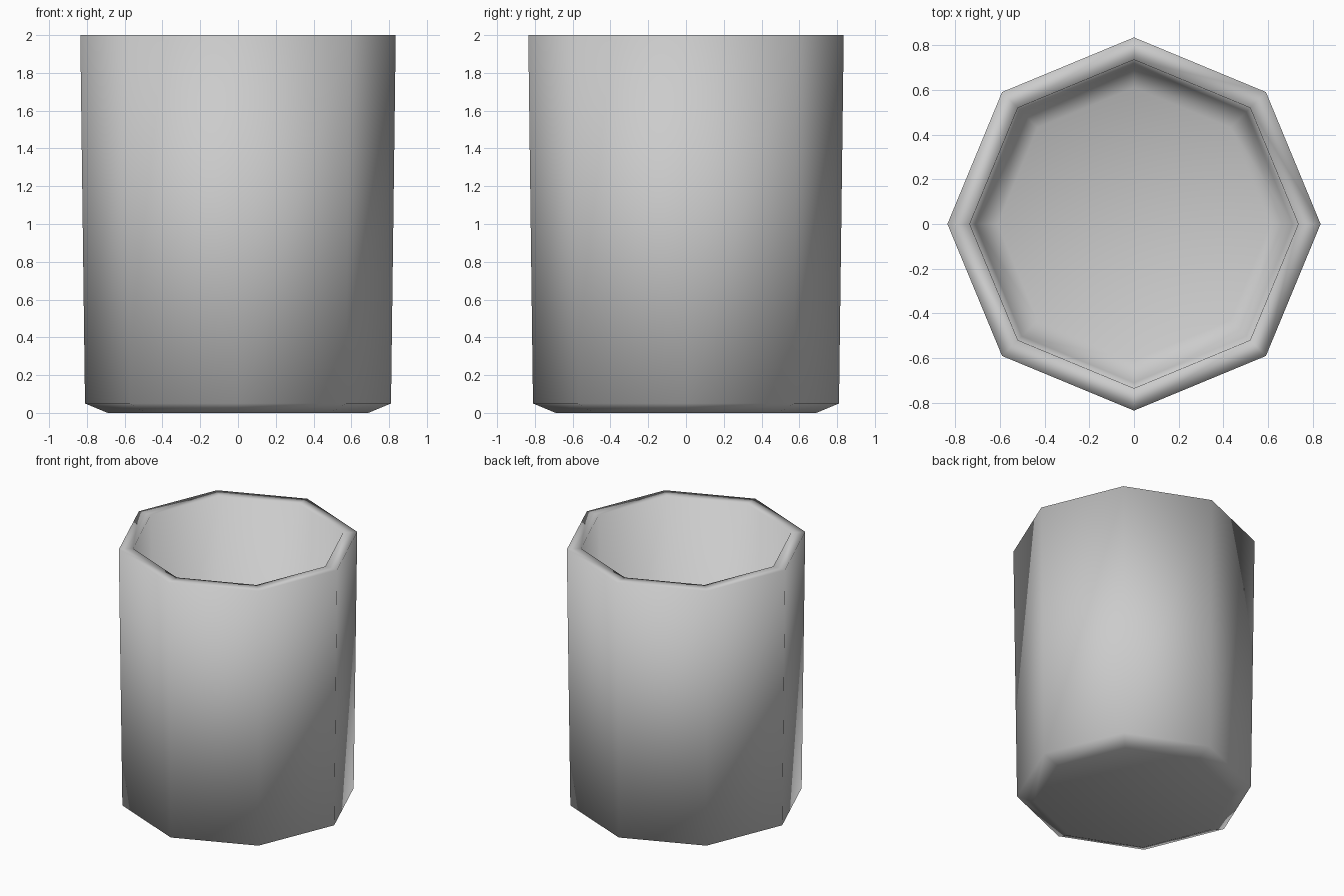
import bpy, bmesh, math

if "Cube" in bpy.data.objects:
    bpy.data.objects.remove(bpy.data.objects["Cube"])

SIDES = 8

# Cup profile (radius, height): outer base, chamfer, wall, rim, inner wall, floor
profile = [(0.69, 0.0), (0.81, 0.05), (0.835, 2.0),
           (0.735, 2.0), (0.71, 0.15), (0.61, 0.10)]

bm = bmesh.new()
rings = []
for r, z in profile:
    rings.append([bm.verts.new((r * math.cos(2 * math.pi * i / SIDES),
                                r * math.sin(2 * math.pi * i / SIDES), z))
                  for i in range(SIDES)])

# Walls and rim
for a, b in zip(rings, rings[1:]):
    for i in range(SIDES):
        j = (i + 1) % SIDES
        bm.faces.new((a[i], a[j], b[j], b[i]))

# Underside and inner floor
bm.faces.new(rings[0][::-1])
bm.faces.new(rings[-1])

for f in bm.faces:
    f.smooth = True
bmesh.ops.recalc_face_normals(bm, faces=bm.faces)

mesh = bpy.data.meshes.new("cup")
bm.to_mesh(mesh)
bm.free()
cup = bpy.data.objects.new("cup", mesh)
bpy.context.collection.objects.link(cup)
